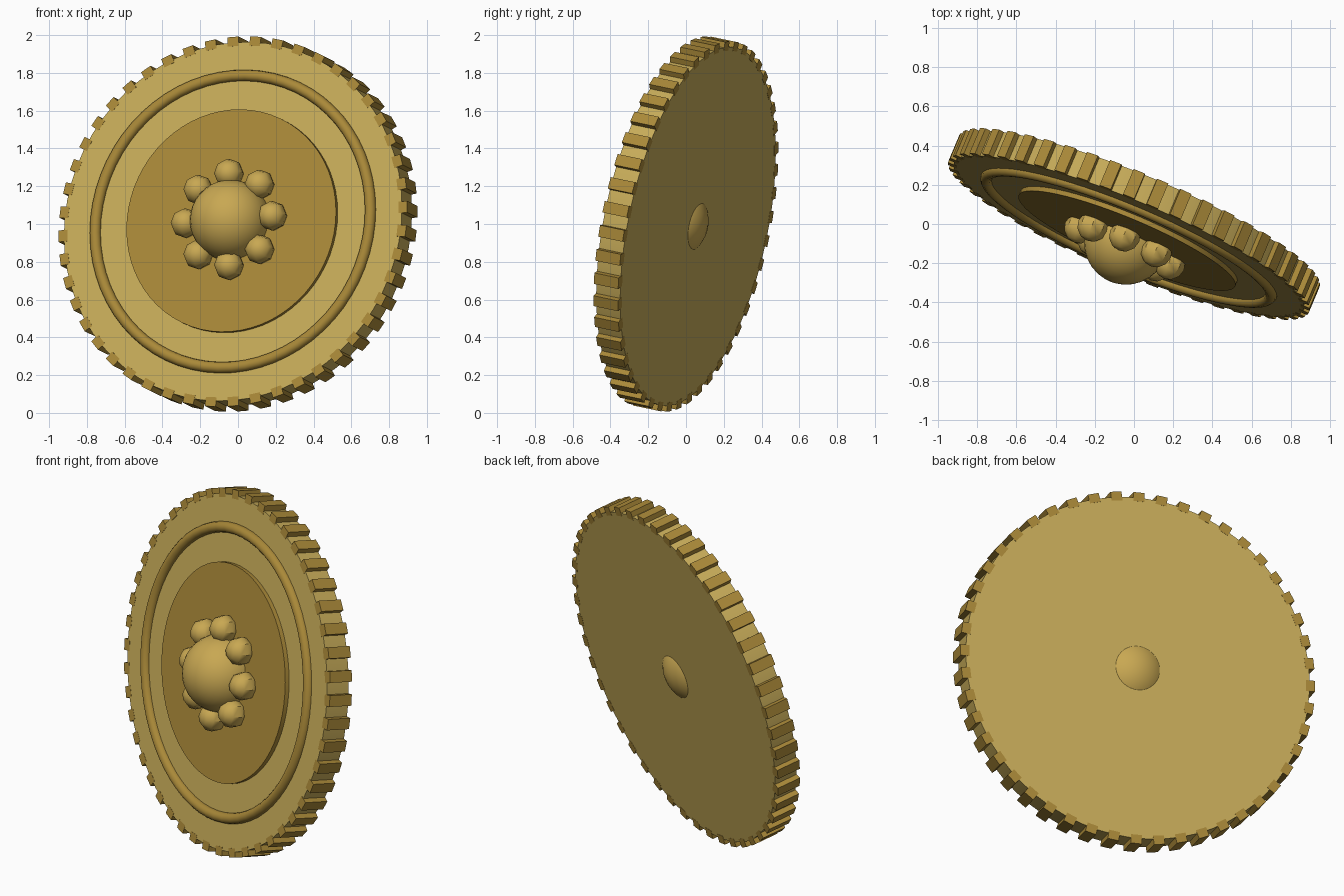
import bpy
from math import pi, sin, cos, radians
from mathutils import Matrix, Vector

if "Cube" in bpy.data.objects:
    bpy.data.objects.remove(bpy.data.objects["Cube"])

# Tilted frame: n is the direction the decorated face looks
n = Vector((-0.381, -0.905, 0.19)).normalized()
side = (Vector((1, 0, 0)) - n.x * n).normalized()
up = n.cross(side)
FRAME = Matrix.Translation((0, 0, 1)) @ Matrix((side, up, n)).transposed().to_4x4()

def mat(name, rgb):
    m = bpy.data.materials.new(name)
    m.diffuse_color = (*rgb, 1)
    m.use_nodes = True
    m.node_tree.nodes["Principled BSDF"].inputs["Base Color"].default_value = m.diffuse_color
    return m

light = mat("light_gold", (0.57, 0.41, 0.10))
mid = mat("gold", (0.58, 0.39, 0.085))
dark = mat("dark_gold", (0.40, 0.25, 0.04))

def finish(name, material, local=Matrix()):
    o = bpy.context.object
    o.name = name
    o.data.materials.append(material)
    bpy.ops.object.shade_smooth_by_angle(angle=radians(35))
    o.matrix_world = FRAME @ local
    return o

def disc(name, r, z0, z1, material):
    bpy.ops.mesh.primitive_cylinder_add(vertices=64, radius=r, depth=z1 - z0)
    finish(name, material, Matrix.Translation((0, 0, (z0 + z1) / 2)))

T = 0.07  # half thickness

# Coin body and raised centre plate
disc("coin_body", 0.968, -T, T, light)
disc("centre_plate", 0.6, T - 0.02, T + 0.025, dark)

# Raised ring on the face
bpy.ops.mesh.primitive_torus_add(major_radius=0.788, minor_radius=0.03,
                                 major_segments=64, minor_segments=12)
finish("face_ring", dark, Matrix.Translation((0, 0, T)))

# Hub ball, poking slightly through the back
bpy.ops.mesh.primitive_uv_sphere_add(segments=32, ring_count=16, radius=0.215)
finish("hub_ball", mid, Matrix.Translation((0, 0, 0.105)))

# Ring of low-poly beads around the hub
for k in range(8):
    a = k * pi / 4
    bpy.ops.mesh.primitive_uv_sphere_add(segments=8, ring_count=6, radius=0.08)
    o = finish("hub_bead", mid, Matrix.Translation((0.248 * cos(a), 0.248 * sin(a), 0.125)))
    o.data.shade_smooth()

# Milled edge blocks
for k in range(48):
    bpy.ops.mesh.primitive_cube_add(size=1)
    o = finish("edge_tooth", dark, Matrix.Rotation(k * pi / 24, 4, 'Z')
               @ Matrix.Translation((0.973, 0, 0)) @ Matrix.Diagonal((0.05, 0.062, 2 * T + 0.002, 1)))
    o.data.shade_flat()
